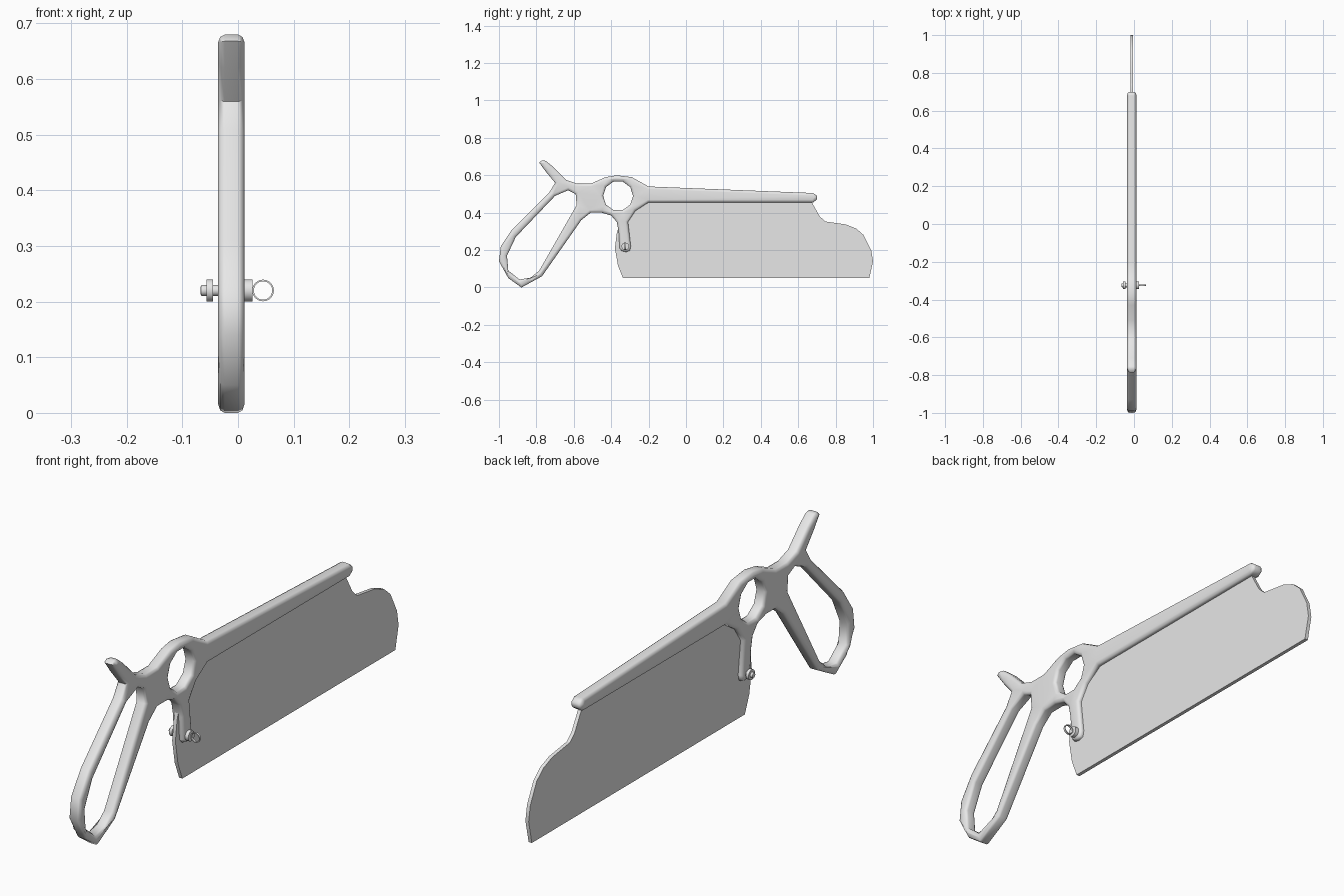
import bpy
import bmesh
import math
from mathutils import Matrix, Vector

default_cube = bpy.data.objects.get("Cube")
if default_cube:
    bpy.data.objects.remove(default_cube, do_unlink=True)

MID = -0.012         # centre plane of the saw in x
PIN = (-.325, .22)   # y and z of the clamp pin


def make_material(name, color):
    mat = bpy.data.materials.new(name)
    mat.use_nodes = True
    mat.diffuse_color = color
    mat.node_tree.nodes["Principled BSDF"].inputs["Base Color"].default_value = color
    return mat


STEEL = make_material("grey steel", (.8, .8, .8, 1))


def finish(bm, name, angle):
    bmesh.ops.recalc_face_normals(bm, faces=bm.faces[:])
    mesh = bpy.data.meshes.new(name)
    bm.to_mesh(mesh)
    bm.free()
    obj = bpy.data.objects.new(name, mesh)
    bpy.context.collection.objects.link(obj)
    mesh.materials.append(STEEL)
    bpy.ops.object.select_all(action='DESELECT')
    obj.select_set(True)
    bpy.context.view_layer.objects.active = obj
    bpy.ops.object.shade_smooth_by_angle(angle=math.radians(angle))
    return obj


def inset_loop(points, amount):
    """Move a closed outline towards its left side by amount."""
    pts = [Vector(p) for p in points]
    moved = []
    for i, p in enumerate(pts):
        before = (p - pts[i - 1]).normalized()
        after = (pts[(i + 1) % len(pts)] - p).normalized()
        along = (before + after).normalized()
        miter = max(along.dot(after), .6)
        moved.append(p + Vector((-along.y, along.x)) * amount / miter)
    return moved


def plate(name, loops, rings, angle):
    """Solid from closed (y, z) outlines; rings list (x offset, inset)."""
    bm = bmesh.new()
    front, back = [], []
    for loop in loops:
        layers = []
        for offset, amount in rings:
            layers.append([bm.verts.new((MID + offset, p.x, p.y))
                           for p in inset_loop(loop, amount)])
        n = len(loop)
        for low, high in zip(layers, layers[1:]):
            for i in range(n):
                j = (i + 1) % n
                bm.faces.new((low[i], low[j], high[j], high[i]))
        for layer, edges in ((layers[0], front), (layers[-1], back)):
            edges += [bm.edges.get((layer[i - 1], layer[i])) for i in range(n)]
    for edges in (front, back):
        bmesh.ops.triangle_fill(bm, use_beauty=True, edges=edges)
    return finish(bm, name, angle)


# Cast frame: thumb spur, grip loop, prong and spine in one outline
frame_outline = [
    (-.77, .68), (-.785, .668), (-.75, .62), (-.70, .56), (-.73, .51),
    (-.93, .31), (-.99, .22), (-1, .14), (-.95, .05), (-.88, 0),
    (-.77, .06), (-.56, .36), (-.51, .40), (-.45, .40), (-.40, .385),
    (-.37, .35), (-.36, .30), (-.355, .21), (-.343, .195), (-.32, .19),
    (-.30, .197), (-.295, .22), (-.31, .35), (-.27, .41), (-.2, .455),
    (.68, .455), (.70, .47), (.70, .49), (.68, .505), (-.2, .54),
    (-.29, .59), (-.37, .60), (-.43, .59), (-.51, .555), (-.58, .555),
    (-.64, .575), (-.71, .645), (-.75, .677)]

grip_hole = [
    (-.63, .52), (-.59, .50), (-.585, .44), (-.785, .09), (-.83, .053),
    (-.89, .043), (-.95, .09), (-.957, .17), (-.91, .27), (-.70, .49)]

finger_hole = []
for k in range(10):
    turn = -math.tau * k / 10
    finger_hole.append((-.363 + .08 * math.cos(turn), .49 + .08 * math.sin(turn)))

half_profile = [(.024, .014), (.020, .004), (.012, 0)]
profile = [(-x, d) for x, d in half_profile] + half_profile[::-1]
frame = plate("frame", [frame_outline, grip_hole, finger_hole], profile, 60)
weighted = frame.modifiers.new("even_shading", 'WEIGHTED_NORMAL')
weighted.keep_sharp = True

# Thin blade held inside the frame
blade_outline = [
    (-.337, .05), (.98, .05), (1, .14), (.99, .2), (.95, .28), (.91, .315),
    (.855, .337), (.745, .353), (.715, .38), (.67, .46), (-.2, .47),
    (-.35, .36), (-.37, .29), (-.38, .21), (-.364, .118)]
plate("blade", [blade_outline], [(-.007, 0), (.007, 0)], 30)


# Clamp pin: turned parts along x
def disc(name, x_from, x_to, radius, bevel=0):
    bm = bmesh.new()
    place = Matrix.Translation(((x_from + x_to) / 2, *PIN))
    bmesh.ops.create_cone(bm, cap_ends=True, segments=24, radius1=radius,
                          radius2=radius, depth=x_to - x_from,
                          matrix=place @ Matrix.Rotation(math.pi / 2, 4, 'Y'))
    if bevel:
        rims = [e for e in bm.edges if abs(e.verts[0].co.x - e.verts[1].co.x) < bevel / 9]
        bmesh.ops.bevel(bm, geom=rims, offset=bevel, segments=2,
                        profile=.5, affect='EDGES')
    finish(bm, name, 40)


disc("pin_shaft", -.058, .02, .010)
disc("pin_end", -.067, -.055, .010, .003)
disc("pin_nut", -.057, -.045, .020)
disc("pin_collar", .012, .026, .020)

# Pull ring on the pin: a thin band around the y axis
bm = bmesh.new()
section = [(.0165, -.004), (.0195, -.004), (.0195, .004), (.0165, .004)]
corners = [bm.verts.new((.045 + r, PIN[0] + y, PIN[1])) for r, y in section]
edges = [bm.edges.new((corners[i - 1], corners[i])) for i in range(len(corners))]
bmesh.ops.spin(bm, geom=corners + edges, cent=(.045, *PIN), axis=(0, 1, 0),
               angle=math.tau, steps=24, use_merge=True)
bmesh.ops.remove_doubles(bm, verts=bm.verts[:], dist=.0001)
finish(bm, "pull_ring", 40)
